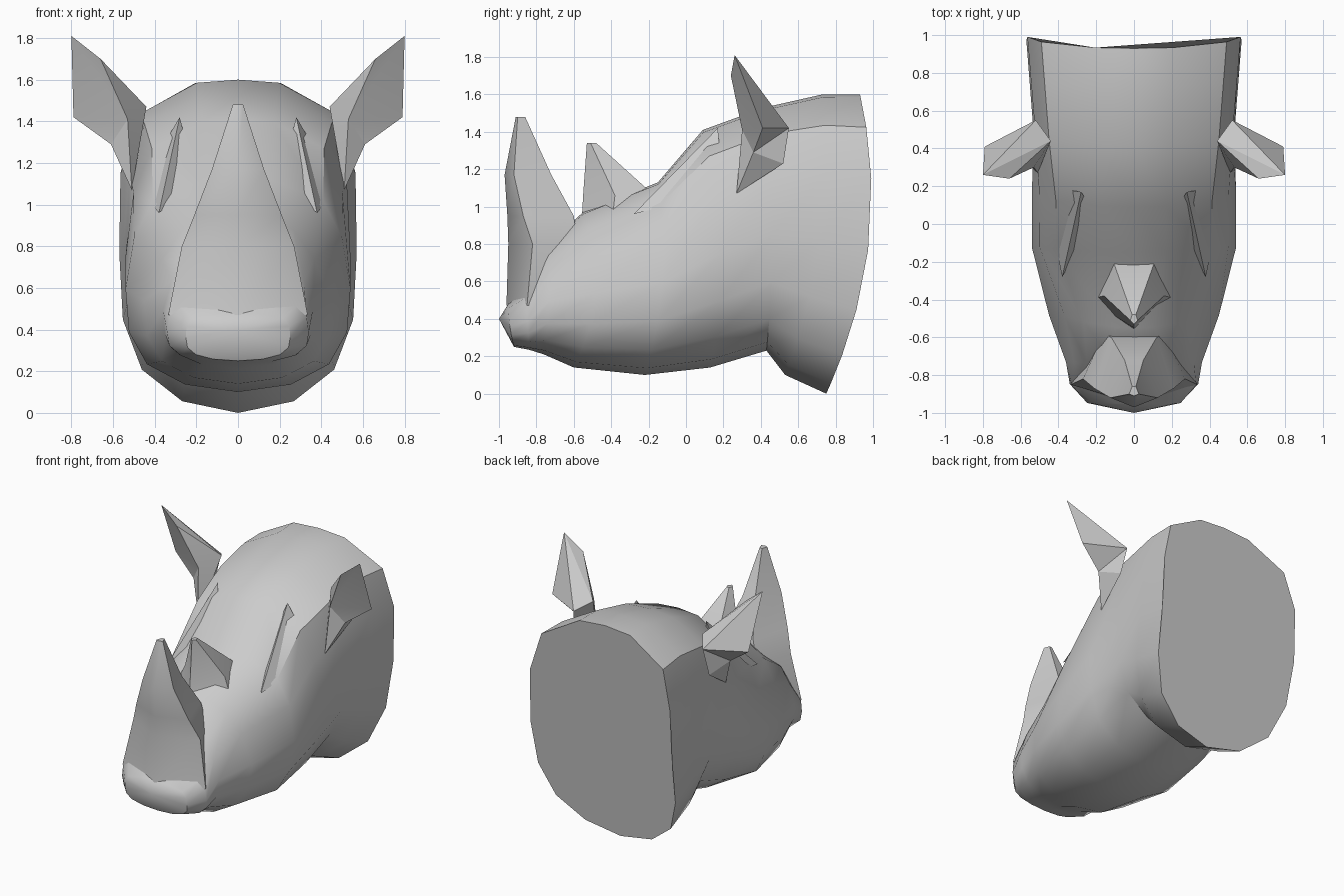
import bpy
import bmesh
from math import radians

if "Cube" in bpy.data.objects:
    bpy.data.objects.remove(bpy.data.objects["Cube"])

# One matte grey for the whole bust
GREY = (0.6, 0.6, 0.6, 1.0)
grey = bpy.data.materials.new("stone_grey")
grey.use_nodes = True
grey.diffuse_color = GREY
shader = grey.node_tree.nodes["Principled BSDF"]
shader.inputs["Base Color"].default_value = GREY
shader.inputs["Roughness"].default_value = 0.8


def make_object(name, verts, faces, angle):
    bm = bmesh.new()
    points = [bm.verts.new(v) for v in verts]
    for face in faces:
        bm.faces.new([points[i] for i in face])
    bmesh.ops.recalc_face_normals(bm, faces=bm.faces[:])
    mesh = bpy.data.meshes.new(name)
    bm.to_mesh(mesh)
    bm.free()
    mesh.materials.append(grey)
    obj = bpy.data.objects.new(name, mesh)
    bpy.context.collection.objects.link(obj)
    bpy.ops.object.select_all(action="DESELECT")
    obj.select_set(True)
    bpy.context.view_layer.objects.active = obj
    bpy.ops.object.shade_smooth_by_angle(angle=radians(angle))


def loft(name, rings, tip=None, angle=35):
    """Skin equal rings; close the first flat and the last flat or to a tip."""
    n = len(rings[0])
    verts = [p for ring in rings for p in ring]
    faces = [list(range(n))]
    for r in range(len(rings) - 1):
        for i in range(n):
            j = (i + 1) % n
            faces.append([r * n + i, r * n + j, (r + 1) * n + j, (r + 1) * n + i])
    last = (len(rings) - 1) * n
    if tip:
        verts.append(tip)
        faces += [[last + i, last + (i + 1) % n, len(verts) - 1] for i in range(n)]
    else:
        faces.append(list(range(last, last + n)))
    make_object(name, verts, faces, angle)


# Shared half cross-section: share of half width, share of height
PROFILE = [(0, 1), (.36, .99), (.86, .89), (.99, .72), (1, .48),
           (.97, .28), (.81, .13), (.47, .035), (0, 0)]


def head_ring(y_top, z_top, y_mid, y_low, z_low, width, top_share):
    """Bowed cross-section whose upper half narrows by top_share."""
    half = []
    for u, v in PROFILE:
        y = (y_low * (v - .6) * (v - 1) / .6
             + y_mid * v * (1 - v) / .24
             + y_top * v * (v - .6) / .4)
        narrow = 1 - (1 - top_share) * max(0, 2 * v - 1)
        half.append((u * width * narrow, y, z_low + (z_top - z_low) * v))
    return half + [(-x, y, z) for x, y, z in reversed(half[1:-1])]


# Neck, skull, jaw and muzzle, from back to front
loft("head", [head_ring(*s) for s in (
    (.93, 1.60, .99, .75, .00, .57, 1),
    (.73, 1.60, .74, .53, .10, .55, 1),
    (.42, 1.53, .46, .43, .23, .53, .98),
    (.09, 1.41, .18, .13, .14, .54, .86),
    (-.15, 1.13, -.12, -.22, .10, .54, .85),
    (-.55, .97, -.48, -.60, .14, .45, .6),
    (-.74, .80, -.73, -.76, .21, .36, .75),
    (-.86, .55, -.85, -.84, .235, .34, .95),
    (-.95, .48, -.945, -.92, .25, .25, 1),
)], tip=(0, -1, .4))


def horn_ring(z, front, side, rear, width, rear_width):
    return [(0, front, z), (width, side, z), (rear_width, rear, z),
            (-rear_width, rear, z), (-width, side, z)]


# Horns: broad front plate with a flat-backed taper
loft("front_horn", [horn_ring(*s) for s in (
    (.47, -.96, -.85, -.60, .335, .2),
    (.80, -.95, -.82, -.58, .27, .16),
    (.95, -.955, -.87, -.60, .21, .12),
    (1.17, -.97, -.92, -.72, .125, .05),
    (1.48, -.91, -.90, -.86, .025, .01),
)], angle=50)
loft("rear_horn", [horn_ring(*s) for s in (
    (.88, -.56, -.40, -.08, .24, .18),
    (1.06, -.55, -.38, -.17, .16, .12),
    (1.34, -.53, -.51, -.48, .02, .01),
)], angle=25)

# Ears: hollow leaf with a folded root running down the cheek
EAR = dict(tip=(.8, .26, 1.81), rim=(.66, .24, 1.7), crown=(.44, .44, 1.47),
           nape=(.52, .55, 1.42), outer=(.79, .41, 1.42), lobe=(.61, .36, 1.29),
           hollow=(.53, .3, 1.41), root=(.51, .27, 1.07), fold=(.55, .52, 1.23))
EAR_FACES = ("tip rim hollow", "rim crown hollow", "tip hollow outer",
             "hollow lobe outer", "tip outer nape", "tip nape crown",
             "tip crown rim", "outer lobe nape", "hollow root lobe",
             "lobe root fold", "lobe fold nape", "root nape fold",
             "crown root hollow", "nape root crown")

# Brow: slim ridge running from the forehead down beside the eye
BROW = dict(top=(.28, .17, 1.42), low=(.38, -.28, .96),
            cheek=(.48, .2, 1.08), inner=(.2, .05, 1.12))
BROW_FACES = ("top low cheek", "top inner low", "low inner cheek", "top cheek inner")

for name, points, faces in (("ear", EAR, EAR_FACES), ("brow", BROW, BROW_FACES)):
    keys = list(points)
    indices = [[keys.index(k) for k in f.split()] for f in faces]
    for side, sign in (("left", 1), ("right", -1)):
        verts = [(sign * x, y, z) for x, y, z in points.values()]
        make_object(side + "_" + name, verts, indices, 20)
